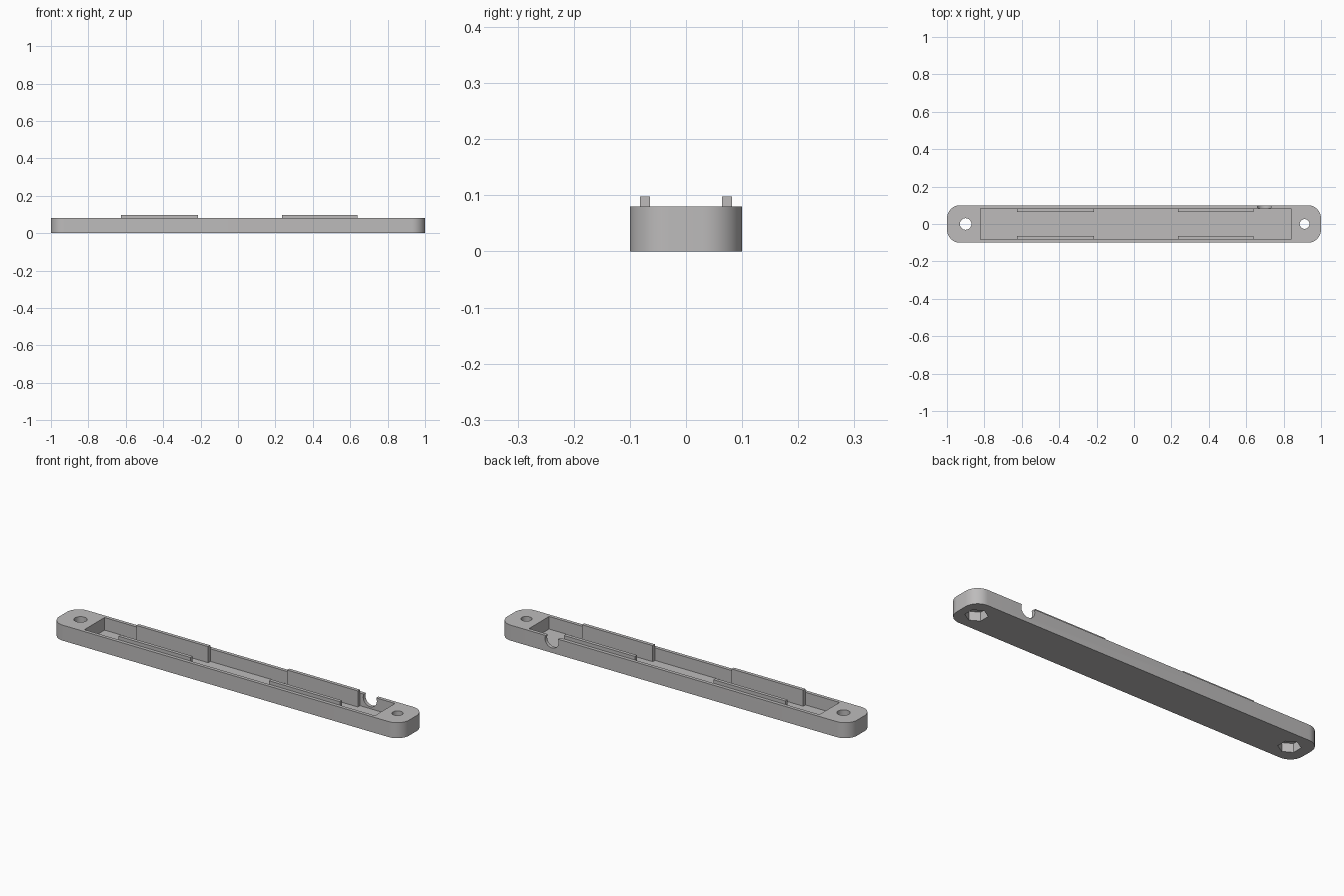
import bpy, bmesh, math
from mathutils import Matrix, Vector

cube = bpy.data.objects.get("Cube")
if cube:
    bpy.data.objects.remove(cube, do_unlink=True)

grey = bpy.data.materials.new("plain grey")
grey.use_nodes = True
colour = (0.51, 0.50, 0.50, 1)
grey.diffuse_color = colour
grey.node_tree.nodes["Principled BSDF"].inputs["Base Color"].default_value = colour


def finish(name, bm):
    mesh = bpy.data.meshes.new(name)
    bmesh.ops.recalc_face_normals(bm, faces=bm.faces)
    bm.to_mesh(mesh)
    bm.free()
    mesh.materials.append(grey)
    ob = bpy.data.objects.new(name, mesh)
    bpy.context.collection.objects.link(ob)
    return ob


def box(name, x, y, z, radius=0):
    """Box from (min, max) ranges, with optional rounded upright corners."""
    bm = bmesh.new()
    lo, hi = Vector((x[0], y[0], z[0])), Vector((x[1], y[1], z[1]))
    bmesh.ops.create_cube(bm, size=1, matrix=Matrix.Translation((lo + hi) / 2)
                          @ Matrix.Diagonal((*(hi - lo), 1)))
    if radius:
        upright = [e for e in bm.edges
                   if abs(e.verts[0].co.z - e.verts[1].co.z) > 0.01]
        bmesh.ops.bevel(bm, geom=upright, offset=radius, segments=12,
                        profile=0.5, affect='EDGES')
    return finish(name, bm)


def prism(name, centre, radius, depth, sides, turn):
    bm = bmesh.new()
    bmesh.ops.create_cone(bm, cap_ends=True, segments=sides, radius1=radius,
                          radius2=radius, depth=depth,
                          matrix=Matrix.Translation(centre) @ turn)
    return finish(name, bm)


def cut(target, cutter):
    cutter.hide_render = True
    mod = target.modifiers.new("cut", 'BOOLEAN')
    mod.operation = 'DIFFERENCE'
    mod.solver = 'EXACT'
    mod.object = cutter
    bpy.context.view_layer.objects.active = target
    bpy.ops.object.modifier_apply(modifier=mod.name)
    bpy.data.objects.remove(cutter, do_unlink=True)


HEIGHT, FLOOR, INNER = 0.08, 0.015, 0.082

# Tray body with its long open pocket
tray = box("tray_body", (-1, 1), (-0.1, 0.1), (0, HEIGHT), 0.07)
cut(tray, box("pocket_cutter", (-0.82, 0.84), (-INNER, INNER), (FLOOR, 0.2)))

# Screw holes with hexagonal nut recesses underneath
upright = Matrix.Identity(4)
hex_turn = Matrix.Rotation(math.pi / 6, 4, 'Z')
for x, r in ((-0.9, 0.031), (0.912, 0.026)):
    cut(tray, prism("hole_cutter", (x, 0, 0.04), r, 0.3, 32, upright))
    bm_hex = prism("nut_cutter", (x, 0, 0), 0.053, 0.09, 6, hex_turn)
    # Flats face the ends of the tray
    pts = [v.co for v in bm_hex.data.vertices]
    if max(p.x for p in pts) - x > 0.05:
        bm_hex.data.transform(Matrix.Translation((x, 0, 0)) @ hex_turn
                              @ Matrix.Translation((-x, 0, 0)))
    cut(tray, bm_hex)

# Round cable notch through the back wall
cut(tray, prism("notch_cutter", (0.697, 0.1, 0.064), 0.039, 0.1, 32,
                Matrix.Rotation(math.pi / 2, 4, 'X')))

bpy.ops.object.select_all(action='DESELECT')
tray.select_set(True)
bpy.context.view_layer.objects.active = tray
bpy.ops.object.shade_smooth_by_angle(angle=math.radians(30))

# Raised clip tabs along both inner walls
for end, span in (("right", (-0.625, -0.215)), ("left", (0.235, 0.64))):
    box("front_tab_" + end, span, (-INNER, -0.064), (FLOOR, 0.098))
    box("back_tab_" + end, span, (0.064, INNER), (FLOOR, 0.098))
